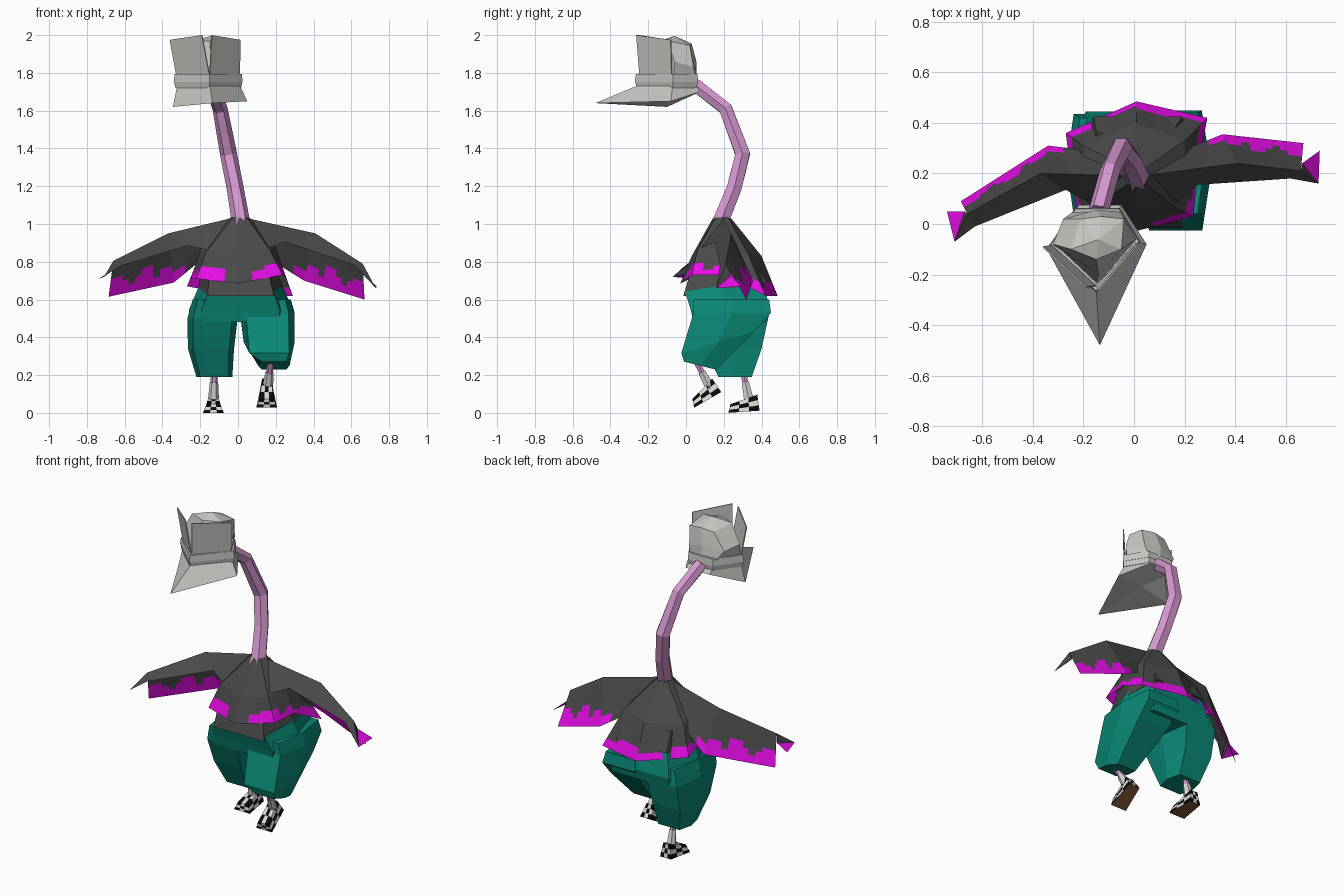
import bpy, bmesh, math
from mathutils import Vector, Matrix

if "Cube" in bpy.data.objects:
    bpy.data.objects.remove(bpy.data.objects["Cube"])


def mat(name, r, g, b):
    m = bpy.data.materials.new(name)
    m.diffuse_color = (r, g, b, 1)
    m.use_nodes = True
    m.node_tree.nodes["Principled BSDF"].inputs["Base Color"].default_value = m.diffuse_color
    return m


CLOTH = mat("dark grey cloth", 0.068, 0.068, 0.068)
TRIM = mat("magenta trim", 0.80, 0.004, 0.80)
TEAL = mat("teal trousers", 0.003, 0.25, 0.185)
SKIN = mat("mauve skin", 0.66, 0.31, 0.63)
FELT = mat("pale grey felt", 0.56, 0.56, 0.53)
WHITE = mat("shoe white", 0.70, 0.70, 0.66)
BLACK = mat("shoe black", 0.003, 0.003, 0.003)
SOLE = mat("brown sole", 0.20, 0.09, 0.035)


def finish(name, bm, mats):
    bmesh.ops.recalc_face_normals(bm, faces=bm.faces)
    me = bpy.data.meshes.new(name)
    bm.to_mesh(me)
    bm.free()
    for m in mats:
        me.materials.append(m)
    ob = bpy.data.objects.new(name, me)
    bpy.context.collection.objects.link(ob)
    return ob


def loft(name, rings, m, caps=(True, True)):
    """Skin a list of equal-length rings."""
    bm = bmesh.new()
    vs = [[bm.verts.new(p) for p in r] for r in rings]
    n = len(rings[0])
    for a, b in zip(vs, vs[1:]):
        for i in range(n):
            j = (i + 1) % n
            bm.faces.new((a[i], a[j], b[j], b[i]))
    for want, r in zip(caps, (vs[0], vs[-1])):
        if want:
            bm.faces.new(r)
    return finish(name, bm, [m])


def ring(cx, cy, rx, ry, z, slope=0.0, wide=0.78):
    """Six-sided ring with broad front and back."""
    outline = [(1, 0), (wide, 1), (-wide, 1), (-1, 0), (-wide, -1), (wide, -1)]
    return [(cx + rx * x, cy + ry * y, z + slope * ry * y) for x, y in outline]


def tube(name, path, radii, m, n=6):
    path = [Vector(p) for p in path]
    rings = []
    for i, p in enumerate(path):
        t = (path[min(i + 1, len(path) - 1)] - path[max(i - 1, 0)]).normalized()
        u = (Vector((1, 0, 0)) - t * t.x).normalized()
        w = t.cross(u)
        rings.append([p + radii[i] * (math.cos(2 * math.pi * k / n) * u + math.sin(2 * math.pi * k / n) * w)
                      for k in range(n)])
    return loft(name, rings, m)


def trimmed(name, top, bottom, cols, pattern, rows=(0, 0.52, 0.66, 0.8, 1)):
    """Cloth sheet from top line to hem; pattern digit = trim rows in each column."""
    bm = bmesh.new()
    pairs = []
    for s, c in enumerate(cols):
        for k in range(c + (s == len(cols) - 1)):
            pairs.append((Vector(top[s]).lerp(Vector(top[s + 1]), k / c),
                          Vector(bottom[s]).lerp(Vector(bottom[s + 1]), k / c)))
    grid = [[bm.verts.new(a.lerp(b, v)) for v in rows] for a, b in pairs]
    for i, (a, b) in enumerate(zip(grid, grid[1:])):
        depth = int(pattern[i % len(pattern)])
        for r in range(len(rows) - 1):
            f = bm.faces.new((a[r], b[r], b[r + 1], a[r + 1]))
            f.material_index = int(r >= len(rows) - 1 - depth)
    bmesh.ops.remove_doubles(bm, verts=bm.verts, dist=1e-5)
    return finish(name, bm, [CLOTH, TRIM])


# cloak body: shoulders cone and trimmed skirt
mid = [(0, .03, .83), (.17, .06, .86), (.2, .19, .88), (.2, .33, .84),
       (.01, .40, .83), (-.2, .31, .84), (-.2, .19, .86), (-.17, .06, .85)]
hem = [(0, -.03, .685), (.235, .03, .73), (.25, .2, .73), (.29, .42, .62),
       (.01, .485, .62), (-.27, .36, .67), (-.25, .2, .71), (-.22, .02, .71)]
collar = [(.01 + .05 * math.sin(k * math.pi / 4), .19 - .045 * math.cos(k * math.pi / 4), 1.035) for k in range(8)]
loft("cloak_shoulders", [collar, mid], CLOTH, (True, False))
trimmed("cloak_skirt", mid + mid[:1], hem + hem[:1], [3] * 8, "023312122122112211212330")
loft("shirt", [ring(.0, .2, .19, .16, .80), ring(.015, .205, .225, .22, .655, .17)], CLOTH)

# wing sleeves: front strip up to the ridge, trimmed back sheet, tip fin
wings = {
    "left": dict(lead=[(-.15, .07, .86), (-.27, .135, .885), (-.63, -.01, .775)],
                 ridge=[(-.02, .19, 1.035), (-.37, .2, .95), (-.66, .04, .805)],
                 hem=[(-.17, .29, .83), (-.34, .31, .69), (-.685, .09, .615)],
                 fin=[(-.71, -.07, .72), (-.74, .05, .71), (-.67, .05, .75)]),
    "right": dict(lead=[(.15, .07, .87), (.25, .155, .905), (.62, .18, .78)],
                  ridge=[(.03, .19, 1.035), (.41, .24, .95), (.66, .21, .79)],
                  hem=[(.19, .29, .80), (.35, .355, .70), (.67, .32, .60)],
                  fin=[(.73, .16, .66), (.735, .29, .67), (.665, .24, .73)]),
}
for side, w in wings.items():
    trimmed(side + "_sleeve_front", w["lead"], w["ridge"], [1, 1], "00", (0, 1))
    trimmed(side + "_sleeve_back", w["ridge"], w["hem"], [3, 10], "0012213321233")
    bm = bmesh.new()
    a, b = bm.verts.new(w["lead"][2]), bm.verts.new(w["ridge"][2])
    c, d, e = [bm.verts.new(p) for p in w["fin"]]
    bm.faces.new((a, b, c))
    bm.faces.new((b, c, e))
    bm.faces.new((c, d, e)).material_index = 1
    finish(side + "_sleeve_tip", bm, [CLOTH, TRIM])

# baggy trousers: hips down to the crotch, then one leg each side
loft("trouser_hips", [ring(.015, .2, .22, .205, .675, .15), ring(.015, .235, .275, .21, .545, 0, .75),
                      ring(.015, .235, .27, .195, .48, 0, .75)], TEAL)
loft("right_trouser_leg", [ring(.15, .24, .13, .2, .60), ring(.155, .245, .145, .205, .53),
                           ring(.165, .17, .135, .195, .375, .3), ring(.19, .075, .083, .085, .25, -.25)], TEAL)
loft("left_trouser_leg", [ring(-.12, .22, .12, .2, .60), ring(-.135, .235, .133, .2, .5),
                          ring(-.143, .25, .122, .15, .34), ring(-.125, .26, .095, .088, .19)], TEAL)


# shins, socks and chequered shoes
def foot(side, knee, ankle, centre, pitch):
    knee, ankle = Vector(knee), Vector(ankle)
    cuff = knee.lerp(ankle, 0.4)
    tube(side + "_shin", [knee, cuff], [.018, .018], SKIN)
    tube(side + "_sock", [cuff, ankle], [.022, .03], WHITE)
    bm = bmesh.new()
    bmesh.ops.create_cube(bm, size=1)
    bmesh.ops.subdivide_edges(bm, edges=bm.edges[:], cuts=2, use_grid_fill=True)
    for f in bm.faces:
        c = f.calc_center_median()
        if c.z < -0.49:
            f.material_index = 2
        else:
            f.material_index = (sum(math.floor((v + 0.5) * 2.99) for v in c) + 1) % 2
    for v in bm.verts:
        toe = 0.5 - v.co.y                      # 0 at heel, 1 at toe
        up = v.co.z + 0.5
        v.co = (v.co.x * (.075 + .035 * toe) * (1 - .35 * up), v.co.y * .165 + .02 * up * (toe - .3),
                up * (.085 - .04 * toe) - .03)
    bm.transform(Matrix.Translation(centre) @ Matrix.Rotation(pitch, 4, 'X'))
    finish(side + "_shoe", bm, [WHITE, BLACK, SOLE])


foot("right", (.175, .05, .28), (.155, .135, .12), (.152, .1, .095), math.radians(30))
foot("left", (-.125, .30, .23), (-.13, .335, .06), (-.13, .305, .036), math.radians(4))

# neck
tube("neck", [(.015, .17, .98), (.012, .19, 1.03), (-.015, .255, 1.19), (-.05, .30, 1.37),
              (-.095, .21, 1.61), (-.14, .05, 1.735)], [.05, .048, .045, .045, .04, .04], SKIN)


# hat: brim with pointed front, two-step band, dome crown and front flaps
def hat_ring(scale, z, shift=0):
    base = [(-.15, -.265), (.02, -.07), (-.06, .06), (-.23, .06), (-.335, -.09)]
    return [(-.15 + (x + .15) * scale, -.08 + shift + (y + .08) * scale, z) for x, y in base]


brim = [(-.135, -.48, 1.64), (.05, -.08, 1.65), (-.05, .075, 1.70), (-.22, .075, 1.70), (-.345, -.1, 1.62)]
bm = bmesh.new()
outer = [bm.verts.new(p) for p in brim]
inner = [bm.verts.new(p) for p in hat_ring(.93, 1.735)]
under = bm.verts.new((-.14, -.1, 1.66))
for i in range(5):
    j = (i + 1) % 5
    bm.faces.new((outer[i], outer[j], inner[j], inner[i]))
    bm.faces.new((outer[j], outer[i], under))
finish("hat_brim", bm, [FELT])
loft("hat_band_lower", [hat_ring(.98, 1.72), hat_ring(1.02, 1.755)], FELT)
loft("hat_band_upper", [hat_ring(1.03, 1.752), hat_ring(1.0, 1.795)], FELT)
dome = [(-.14, -.20, 1.84), (.01, -.06, 1.86), (-.05, .04, 1.83), (-.15, .055, 1.86), (-.28, .02, 1.84), (-.32, -.08, 1.86)]
peak = [(-.15, -.14, 1.97), (-.05, -.1, 1.97), (-.04, .02, 1.945), (-.13, .03, 1.955), (-.21, .02, 1.945), (-.25, -.1, 1.97)]
foundation = [(x, y, 1.785) for x, y in ((-.15, -.24), (.0, -.065), (-.06, .05), (-.15, .055), (-.24, .05), (-.315, -.085))]
loft("hat_crown", [foundation, dome, peak, [(-.14 + .02 * (x + .14), -.06 + .02 * y, 1.995) for x, y, z in peak]], FELT)
for side, base, top in (
        ("left", [(-.15, -.245), (-.325, -.085)], [(-.19, -.25, 2.0), (-.36, -.09, 1.975)]),
        ("right", [(-.15, -.245), (.008, -.075)], [(-.14, -.262, 2.0), (.012, -.08, 1.975)])):
    bm = bmesh.new()
    quad = [(*base[0], 1.785), (*base[1], 1.785), top[1], top[0]]
    bm.faces.new([bm.verts.new(p) for p in quad])
    ob = finish(side + "_hat_flap", bm, [FELT])
    sol = ob.modifiers.new("thickness", 'SOLIDIFY')
    sol.thickness, sol.offset = .006, 0
